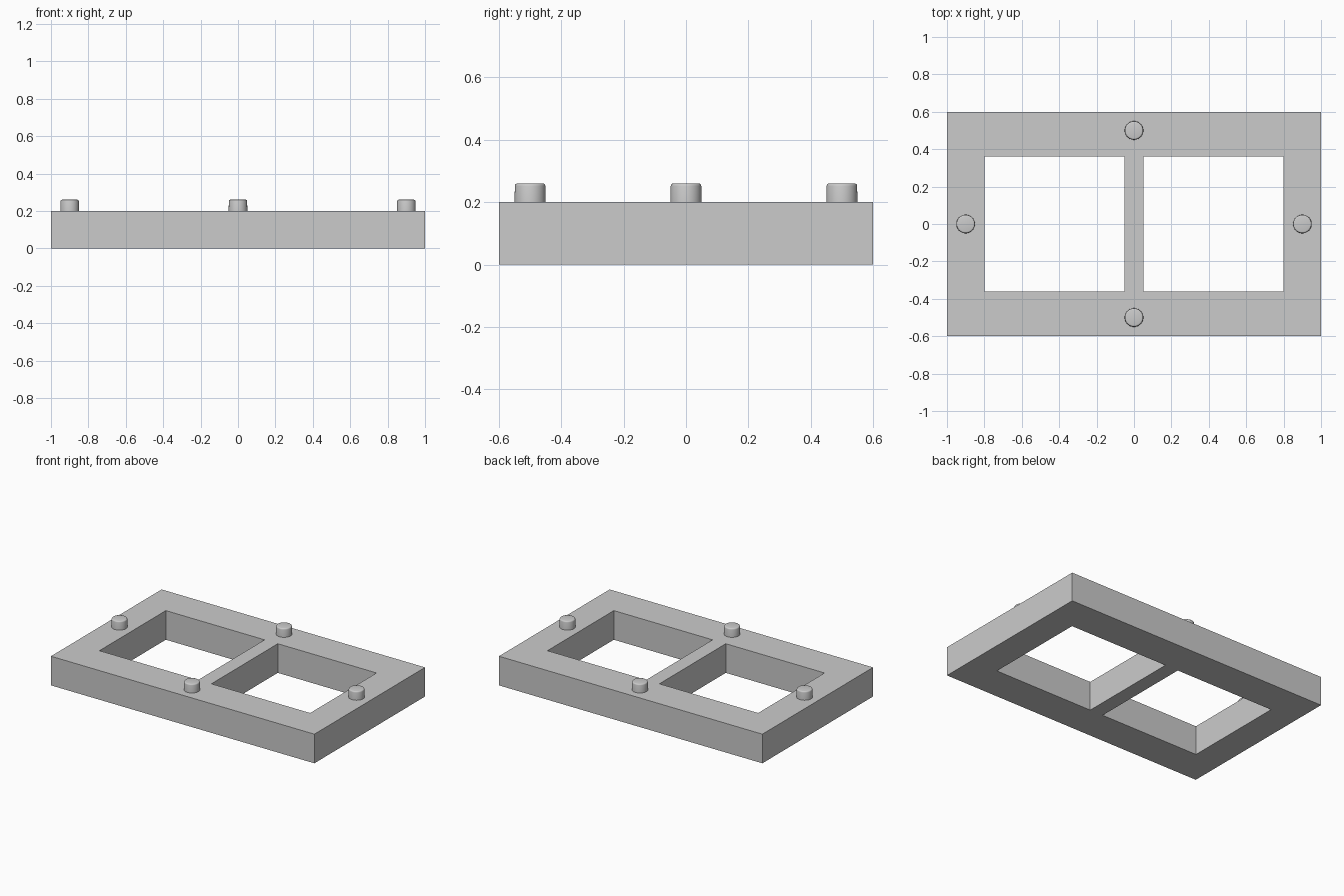
import bpy
import bmesh
import math

cube = bpy.data.objects.get("Cube")
if cube:
    bpy.data.objects.remove(cube, do_unlink=True)

FRAME_HEIGHT = 0.2

# Single grey material
grey = bpy.data.materials.new("plain grey")
grey.use_nodes = True
colour = (0.6, 0.6, 0.6, 1)
grey.diffuse_color = colour
grey.node_tree.nodes["Principled BSDF"].inputs["Base Color"].default_value = colour


def add_object(name, bm, location=(0, 0, 0)):
    bmesh.ops.recalc_face_normals(bm, faces=bm.faces)
    mesh = bpy.data.meshes.new(name)
    bm.to_mesh(mesh)
    bm.free()
    mesh.materials.append(grey)
    obj = bpy.data.objects.new(name, mesh)
    obj.location = location
    bpy.context.collection.objects.link(obj)
    return obj


# Frame: a flat grid with two open cells, extruded to full height
xs = [-1, -0.8, -0.05, 0.05, 0.8, 1]
ys = [-0.6, -0.36, 0.36, 0.6]
openings = {(1, 1), (3, 1)}
bm = bmesh.new()
grid = [[bm.verts.new((x, y, 0)) for y in ys] for x in xs]
for i in range(len(xs) - 1):
    for j in range(len(ys) - 1):
        if (i, j) not in openings:
            bm.faces.new((grid[i][j], grid[i + 1][j], grid[i + 1][j + 1], grid[i][j + 1]))
top = bmesh.ops.extrude_face_region(bm, geom=bm.faces[:], use_keep_orig=True)["geom"]
bmesh.ops.translate(bm, vec=(0, 0, FRAME_HEIGHT),
                    verts=[g for g in top if isinstance(g, bmesh.types.BMVert)])
add_object("window_frame", bm)


# Peg: a lathed profile with a rounded top rim
def add_peg(name, x, y):
    radius, height, rim = 0.05, 0.06, 0.008
    profile = [(0, 0), (radius, 0)]
    for step in range(4):
        a = math.radians(30 * step)
        profile.append((radius - rim + rim * math.cos(a) - 0.001,
                        height - rim + rim * math.sin(a)))
    profile.append((0, height))
    bm = bmesh.new()
    verts = [bm.verts.new((r, 0, z)) for r, z in profile]
    edges = [bm.edges.new(pair) for pair in zip(verts, verts[1:])]
    bmesh.ops.spin(bm, geom=verts + edges, cent=(0, 0, 0), axis=(0, 0, 1),
                   angle=math.tau, steps=40)
    bmesh.ops.remove_doubles(bm, verts=bm.verts, dist=0.0001)
    obj = add_object(name, bm, (x, y, FRAME_HEIGHT))
    bpy.ops.object.select_all(action='DESELECT')
    obj.select_set(True)
    bpy.context.view_layer.objects.active = obj
    bpy.ops.object.shade_smooth_by_angle(angle=math.radians(35))


# One peg centred on each side of the frame
for side, sign in (("left", 1), ("right", -1)):
    add_peg(side + "_peg", sign * 0.9, 0)
for side, sign in (("back", 1), ("front", -1)):
    add_peg(side + "_peg", 0, sign * 0.5)
